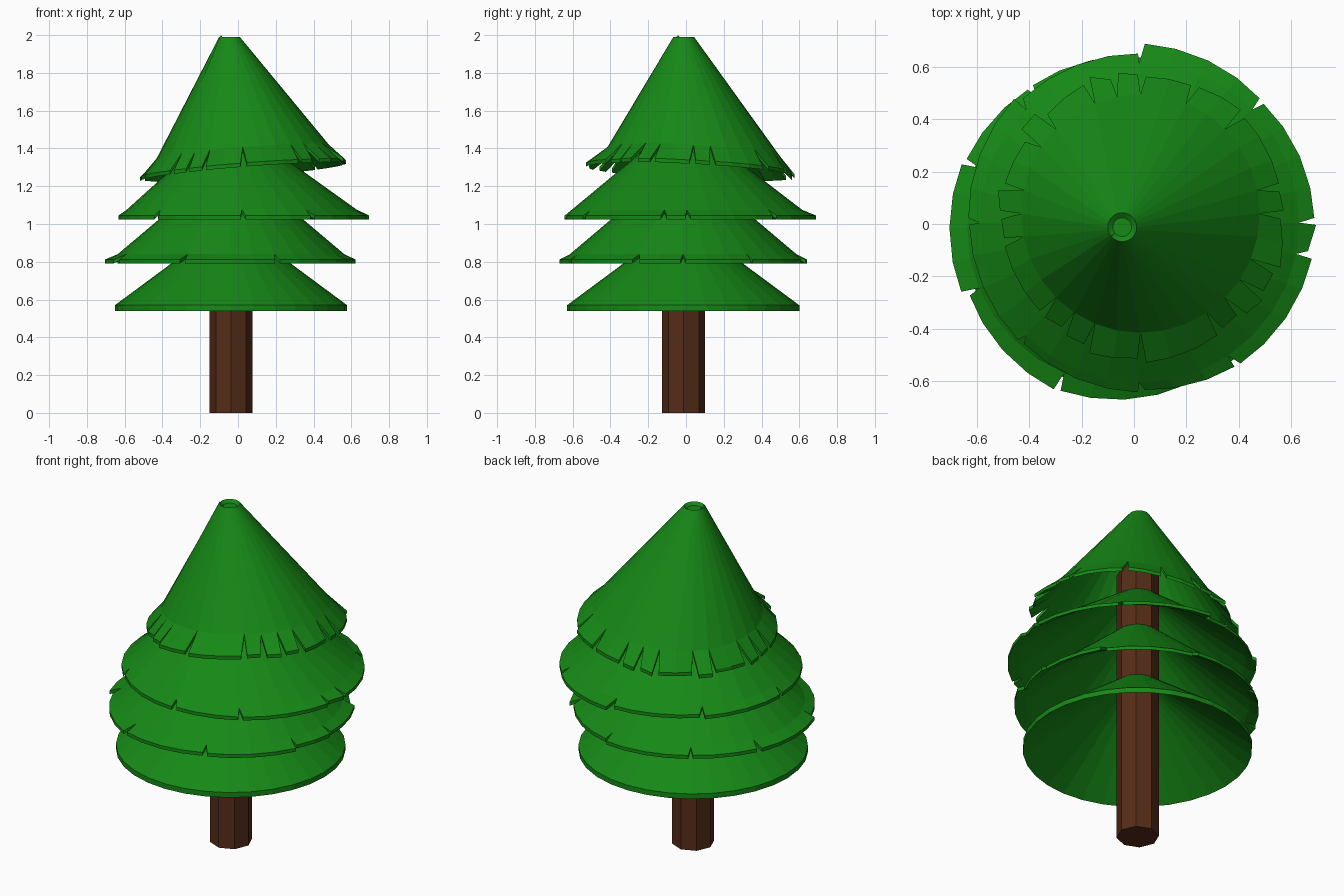
import bpy, bmesh, random
from math import sin, cos, tau
from mathutils import Vector

if "Cube" in bpy.data.objects:
    bpy.data.objects.remove(bpy.data.objects["Cube"])

random.seed(4)
SEG = 32


def material(name, color):
    m = bpy.data.materials.new(name)
    m.diffuse_color = (*color, 1)
    m.use_nodes = True
    m.node_tree.nodes["Principled BSDF"].inputs["Base Color"].default_value = m.diffuse_color
    return m


GREEN = material("needles", (0.008, 0.25, 0.008))
BROWN = material("bark", (0.09, 0.025, 0.009))


def finish(name, bm, mat):
    bmesh.ops.recalc_face_normals(bm, faces=bm.faces)
    me = bpy.data.meshes.new(name)
    bm.to_mesh(me)
    bm.free()
    me.materials.append(mat)
    ob = bpy.data.objects.new(name, me)
    bpy.context.collection.objects.link(ob)
    return ob


def tier(name, rings, thick, flap=None, runs=(3, 4), gap=0.02, tilt=(0, 0), cap=False):
    """Hollow cone. rings: (cx, cy, radius, z) from top to bottom.
    flap: (cx, cy, radius, z) of a fringe split into runs of segments."""
    bm = bmesh.new()

    def point(ring, a, tilted, dr=0.0):
        cx, cy, r, z = ring
        x, y = cx + (r + dr) * cos(a), cy + (r + dr) * sin(a)
        if tilted:
            z += tilt[0] * x + tilt[1] * y
        return bm.verts.new((x, y, z))

    loops = []
    for k, ring in enumerate(rings):
        low = k == len(rings) - 1
        loops.append([point(ring, tau * i / SEG, low) for i in range(SEG)])
    for a, b in zip(loops, loops[1:]):
        for i in range(SEG):
            j = (i + 1) % SEG
            bm.faces.new((a[i], b[i], b[j], a[j]))

    # fringe: each run of segments is its own strip, with V notches between runs
    if flap:
        i = 0
        while i < SEG:
            n = min(random.choice(runs), SEG - i)
            d0, d1 = random.uniform(-0.02, 0.02), random.uniform(-0.02, 0.02)
            outer = []
            for k in range(n + 1):
                a = tau * (i + k) / SEG
                if k == 0:
                    a += gap
                if k == n:
                    a -= gap
                outer.append(point(flap, a, True, d0 + (d1 - d0) * k / n))
            for k in range(n):
                p, q = loops[-1][(i + k) % SEG], loops[-1][(i + k + 1) % SEG]
                bm.faces.new((p, outer[k], outer[k + 1], q))
            i += n

    # thickness
    res = bmesh.ops.extrude_face_region(bm, geom=bm.faces[:], use_keep_orig=True)
    moved = [g for g in res["geom"] if isinstance(g, bmesh.types.BMVert)]
    bmesh.ops.translate(bm, verts=moved, vec=Vector((0, 0, -thick)))

    # small sunken tip with one raised corner
    if cap:
        cx, cy, r, z = rings[0]
        inner = [point((cx, cy, r * 0.65, z - 0.015), tau * i / SEG, False) for i in range(SEG)]
        for i in range(SEG):
            j = (i + 1) % SEG
            bm.faces.new((loops[0][i], loops[0][j], inner[j], inner[i]))
        bm.faces.new(inner)
        loops[0][SEG // 2 + 3].co.z = 2.0
    return finish(name, bm, GREEN)


# trunk
bm = bmesh.new()
bmesh.ops.create_cone(bm, cap_ends=True, segments=8, radius1=0.114, radius2=0.114, depth=1.62)
bmesh.ops.translate(bm, verts=bm.verts, vec=Vector((-0.037, -0.013, 0.81)))
finish("trunk", bm, BROWN)

# branch tiers, bottom to top
C = (-0.037, -0.015)
tier("bottom_tier", [(*C, 0.115, 0.94), (*C, 0.615, 0.57)], 0.03)
tier("lower_middle_tier", [(*C, 0.115, 1.25), (*C, 0.60, 0.84)], 0.02,
     flap=(*C, 0.655, 0.812))
tier("upper_middle_tier", [(*C, 0.115, 1.47), (0.02, 0.005, 0.61, 1.075)], 0.02,
     flap=(0.028, 0.01, 0.66, 1.045))
tier("top_tier", [(-0.045, -0.012, 0.055, 1.99), (0.025, 0.04, 0.455, 1.385)], 0.02,
     flap=(0.03, 0.035, 0.545, 1.295), runs=(1, 1, 2, 3), gap=0.03,
     tilt=(0.08, -0.05), cap=True)
